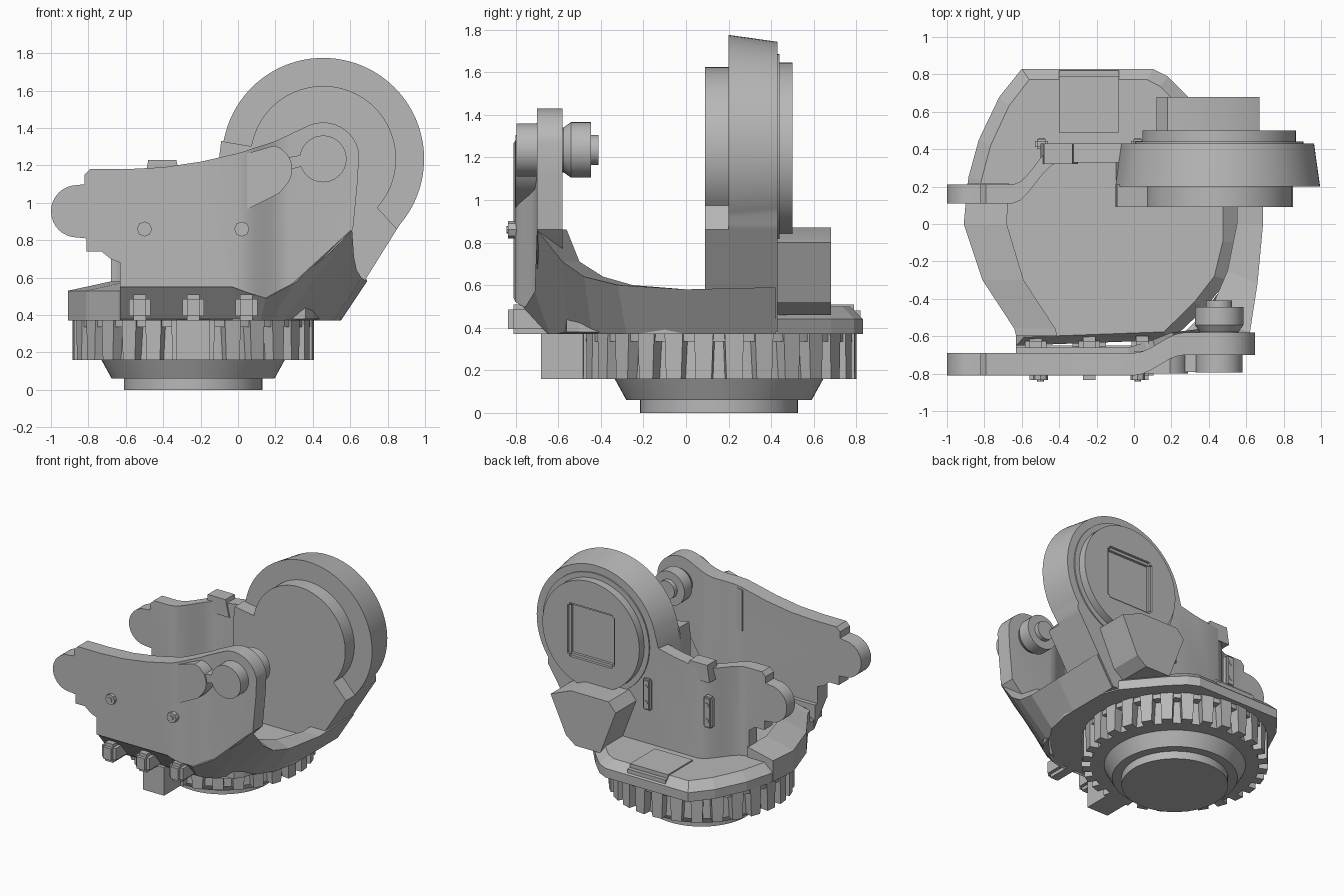
import bpy, bmesh
from math import sin, cos, pi, radians
from mathutils import Vector, Matrix

cube = bpy.data.objects.get("Cube")
if cube:
    bpy.data.objects.remove(cube, do_unlink=True)

grey = bpy.data.materials.new("plain grey")
grey.use_nodes = True
GREY = (0.48, 0.48, 0.48, 1)
grey.diffuse_color = GREY
grey.node_tree.nodes["Principled BSDF"].inputs["Base Color"].default_value = GREY


def finish(name, bm, smooth=True):
    bmesh.ops.recalc_face_normals(bm, faces=bm.faces)
    mesh = bpy.data.meshes.new(name)
    bm.to_mesh(mesh)
    bm.free()
    mesh.materials.append(grey)
    obj = bpy.data.objects.new(name, mesh)
    bpy.context.collection.objects.link(obj)
    if smooth:
        bpy.ops.object.select_all(action='DESELECT')
        obj.select_set(True)
        bpy.context.view_layer.objects.active = obj
        bpy.ops.object.shade_smooth_by_angle(angle=radians(25))
    return obj


def loft(name, rings, smooth=True, closed=False):
    """Skin equal rings of points; cap the ends unless closed."""
    bm = bmesh.new()
    vs = [[bm.verts.new(p) for p in r] for r in rings]
    n = len(vs[0])
    for a, b in zip(vs, vs[1:]):
        for i in range(n):
            j = (i + 1) % n
            bm.faces.new((a[i], a[j], b[j], b[i]))
    bm.faces.new(vs[0])
    bm.faces.new(vs[-1])
    return finish(name, bm, smooth)


def turned(name, centre, profile, axis='Z', n=64):
    """Stack of (radius, position) circles along an axis."""
    cx, cy = centre
    rings = []
    for r, h in profile:
        pts = [(cx + r * cos(2 * pi * i / n), cy + r * sin(2 * pi * i / n)) for i in range(n)]
        rings.append([(a, b, h) if axis == 'Z' else (a, h, b) for a, b in pts])
    return loft(name, rings)


def box(name, x, y, z, bevel=0):
    bm = bmesh.new()
    bmesh.ops.create_cube(bm, size=1)
    for v in bm.verts:
        v.co = [(lo + hi) / 2 + c * (hi - lo) for c, (lo, hi) in zip(v.co, (x, y, z))]
    if bevel:
        bmesh.ops.bevel(bm, geom=bm.edges[:], offset=bevel, segments=2, affect='EDGES')
    return finish(name, bm, False)


def arc(cx, cz, r, a0, a1, n):
    return [(cx + r * cos(radians(a0 + (a1 - a0) * i / n)),
             cz + r * sin(radians(a0 + (a1 - a0) * i / n))) for i in range(n + 1)]


def plate(name, pts, y0, y1, jog=None):
    """Front profile given thickness; jog = (x start, x end, shift left, shift right)."""
    bm = bmesh.new()
    face = bm.faces.new([bm.verts.new((x, y0, z)) for x, z in pts])
    ext = bmesh.ops.extrude_face_region(bm, geom=[face])
    for v in ext["geom"]:
        if isinstance(v, bmesh.types.BMVert):
            v.co.y = y1
    if jog:
        xa, xb, left, right = jog
        for i in range(7):
            bmesh.ops.bisect_plane(bm, geom=bm.verts[:] + bm.edges[:] + bm.faces[:],
                                   plane_co=(xa + (xb - xa) * i / 6, 0, 0), plane_no=(1, 0, 0))
        for v in bm.verts:
            t = min(1, max(0, (v.co.x - xa) / (xb - xa)))
            v.co.y += left + (right - left) * t * t * (3 - 2 * t)
    return finish(name, bm)


BASE = (-0.24, 0.155)
PIVOT = (0.455, 1.235)

# Turntable foot and toothed ring
turned("foot", BASE, [(0.37, 0), (0.37, 0.065)])
turned("foot_cone", BASE, [(0.435, 0.06), (0.49, 0.16), (0.49, 0.18)])
turned("ring_core", BASE, [(0.585, 0.16), (0.575, 0.36)])
turned("ring_flange", BASE, [(0.635, 0.335), (0.635, 0.38)])
bm = bmesh.new()
TEETH = 28
for i in range(TEETH):
    turn = Matrix.Rotation(2 * pi * (i + 0.5) / TEETH, 4, 'Z')
    made = bmesh.ops.create_cube(bm, size=1)["verts"]
    for v in made:
        wide = 0.075 if v.co.z < 0 else 0.09
        p = Vector((0.59 + v.co.x * 0.11, v.co.y * wide, 0.265 + v.co.z * 0.21))
        v.co = turn @ p + Vector((*BASE, 0))
finish("ring_teeth", bm, False)

# Platform with sloping rim
outline = [(-.63, -.65), (-.63, -.56), (-.81, -.3), (-.91, 0), (-.885, .25), (-.83, .45),
           (-.72, .68), (-.6, .83), (.1, .83), (.18, .79), (.29, .68), (.5, .43),
           (.55, .3), (.55, -.1), (.5, -.3), (.38, -.45), (.2, -.62)]
loft("platform", [[(x, y, 0.37) for x, y in outline], [(x, y, 0.44) for x, y in outline],
                  [(-.2 + (x + .2) * .9, y * .93, 0.5) for x, y in outline]], False)
box("platform_pad", (-.43, -.05), (.46, .82), (.42, .51), 0.03)

# Left rim of the platform
left_path = [(-.63, -.6), (-.64, -.56), (-.81, -.3), (-.91, 0), (-.89, .22)]
loft("left_rim", [[(x, y, .37), (x, y, .53), (max(x + .22, -.68), y, .58),
                   (max(x + .22, -.68), y, .4)] for x, y in left_path], False)

# Flared wall: (low x, low y, top x, top y, top z, inner x, inner y)
flare = [(.55, .42, .69, .42, .59, .55, .42), (.55, 0, .69, 0, .58, .55, 0),
         (.51, -.28, .66, -.32, .60, .5, -.25), (.40, -.44, .635, -.48, .64, .44, -.39),
         (.30, -.55, .62, -.58, .71, .40, -.5), (.24, -.61, .61, -.70, .86, .36, -.56),
         (.18, -.64, .3, -.71, .57, .2, -.58), (.12, -.65, .15, -.76, .49, .1, -.62),
         (-.03, -.65, -.03, -.80, .55, -.03, -.66), (-.63, -.65, -.63, -.80, .55, -.63, -.66)]
loft("flared_wall", [[(a, b, .37), (c, d, e), (f, g, e), (f, g, .38)]
                     for a, b, c, d, e, f, g in flare], False)

# Front arm: lobed outer end, stepped edge, rounded pivot end
lobe = [(-.68, .7), (-.73, .74), (-.81, .74), (-.81, .81)] + arc(-.86, .955, .14, 270, 90, 16) + \
       [(-.82, 1.1), (-.82, 1.15), (-.79, 1.18)]
crest = [(-.6, 1.18), (-.4, 1.19), (-.2, 1.22), (0, 1.265), (.2, 1.33)]
front = [(-.63, .55), (-.63, .68)] + lobe + crest + arc(.455, 1.235, .195, 115, 10, 14) + \
        [(.64, 1.12), (.615, .86), (.5, .74), (.3, .57), (.15, .49), (.05, .52), (-.03, .55)]
plate("front_arm", front, -.82, -.70, (0, .27, 0.01, .12))
plate("front_arm_tongue", [(0, .94), (.22, 1.05)] + arc(.16, 1.18, .13, -45, 75, 10) + [(0, 1.25)],
      -.80, -.68)

# Pivot knobs on both sides of the front arm
plate("knob_link", [(.25, 1.17), (.36, 1.2), (.36, 1.26), (.25, 1.24)], -.79, -.68)
turned("outer_knob", PIVOT, [(.125, -.795), (.125, -.68)], 'Y', 40)
turned("inner_knob", PIVOT, [(.105, -.6), (.105, -.575), (.13, -.54), (.13, -.445), (.07, -.445),
                             (.07, -.41)], 'Y', 40)

# Front bolts, lugs and centre block
for x in (-.5, .02):
    turned("front_bolt", (x, .86), [(.04, -.7), (.04, -.835)], 'Y', 8)
    turned("bolt_tip", (x, .86), [(.018, -.8), (.018, -.842)], 'Y', 8)
for x in (-.525, -.24, .045):
    box("front_lug", (x - .058, x + .058), (-.835, -.6), (.37, .51), 0.025)
box("centre_block", (-.33, -.15), (-.68, -.4), (.16, .375))

# Rear arm mirrors the front arm's outer end
rear = [(-.05, .42), (-.68, .42), (-.68, .66)] + lobe + crest[:4]
plate("rear_arm", rear, .33, .43, (-.65, -.40, -.22, 0))
plate("rear_arm_bump", [(-.5, 1.1), (-.48, 1.23), (-.33, 1.23), (-.3, 1.1)], .32, .43)

# Large disc wall
foot_edge = [(.85, .86), (.55, .38), (-.1, .38), (-.1, 1.25)]
disc = plate("disc_wall", foot_edge + arc(*PIVOT, .54, 168, -40, 56), .20, .43)
for v in disc.data.vertices:
    if v.co.y > .4 and v.co.z > .9:
        v.co.x = PIVOT[0] + (v.co.x - PIVOT[0]) * .94
        v.co.z = PIVOT[1] + (v.co.z - PIVOT[1]) * .94
plate("disc_inner_step", foot_edge + [(-.09, 1.33)] + arc(*PIVOT, .39, 170, -42, 48), .09, .21)

# Rear cap of the disc with a square recess
cap = turned("disc_cap", PIVOT, [(.45, .4), (.45, .44), (.41, .44), (.41, .5)], 'Y')
cutter = box("recess_cutter", (.255, .655), (.46, .6), (1.03, 1.44), 0.02)
cutter.hide_render = True
cut = cap.modifiers.new("recess", 'BOOLEAN')
cut.operation = 'DIFFERENCE'
cut.solver = 'EXACT'
cut.object = cutter
bpy.ops.object.select_all(action='DESELECT')
cap.select_set(True)
bpy.context.view_layer.objects.active = cap
bpy.ops.object.modifier_apply(modifier=cut.name)
bpy.data.objects.remove(cutter, do_unlink=True)

# Tapered housing below the cap
plate("rear_housing", [(.12, .8), (.18, .87), (.5, .87), (.67, .8), (.54, .52), (.46, .46), (.25, .46)],
      .42, .68)

# Rear mounting strips with studs
for x in (-.495, .02):
    box("rear_strip", (x - .035, x + .035), (.40, .455), (.76, 1.0), 0.012)
    for z in (.82, .94):
        turned("strip_stud", (x, z), [(.016, .44), (.016, .46)], 'Y', 12)
